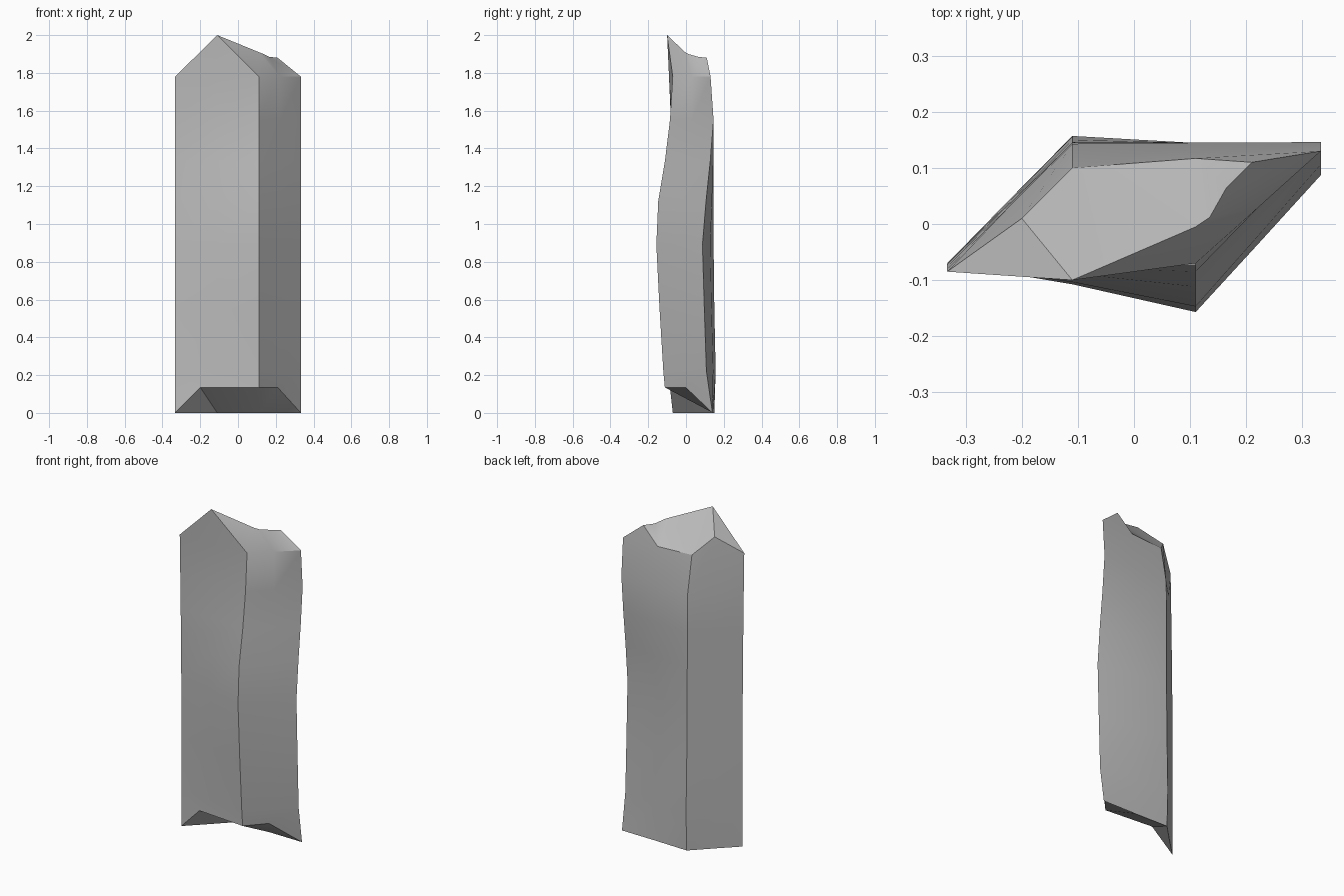
import bpy, bmesh, math

if "Cube" in bpy.data.objects:
    bpy.data.objects.remove(bpy.data.objects["Cube"])

stone = bpy.data.materials.new("grey_stone")
stone.diffuse_color = (0.5, 0.5, 0.5, 1)
stone.use_nodes = True
stone.node_tree.nodes["Principled BSDF"].inputs["Base Color"].default_value = stone.diffuse_color

# Height of each ring, with y of the four upright edges: left, front, right, back
RINGS = [
    (0.22, -0.07, -0.12, 0.108, 0.157),
    (0.55, -0.07, -0.14, 0.097, 0.15),
    (0.89, -0.07, -0.157, 0.087, 0.146),
    (1.12, -0.072, -0.147, 0.106, 0.145),
    (1.33, -0.076, -0.112, 0.128, 0.145),
    (1.55, -0.08, -0.085, 0.146, 0.143),
]

bm = bmesh.new()


def ring(points):
    return [bm.verts.new(p) for p in points]


def patch(*triangles):
    for t in triangles:
        bm.faces.new(t)


# Slanted cross-section: four edges plus one point in the middle of each side
rows = [ring([(-0.333, -0.07, 0), (-0.2, -0.085, 0.135), (0.11, -0.112, 0.135), (0.21, -0.002, 0.135),
              (0.333, 0.14, 0), (0.11, 0.143, 0), (-0.11, 0.15, 0), (-0.22, 0.04, 0)])]
for z, left, front, right, back in RINGS:
    rows.append(ring([(-0.333, left, z), (-0.11, (left + front) / 2 + 0.006, z), (0.11, front, z),
                      (0.222, (front + right) / 2, z), (0.333, right, z),
                      (0.11, min(0.145, (right + back) / 2 + 0.012), z),
                      (-0.11, back, z), (-0.222, (left + back) / 2, z)]))
rows.append(ring([(-0.333, -0.085, 1.78), (-0.11, -0.09, 1.78), (0.11, -0.07, 1.78), (0.222, 0.03, 1.78),
                  (0.333, 0.13, 1.78), (0.11, 0.117, 1.78), (-0.11, 0.10, 1.78), (-0.2, 0.01, 1.88)]))

# Side walls
for lo, hi in zip(rows, rows[1:]):
    for i in range(8):
        j = (i + 1) % 8
        bm.faces.new((lo[i], lo[j], hi[j], hi[i]))

# Chipped underside, cut away towards the front
a, m, b, q, c, r, d, s = rows[0]
patch((a, s, m), (s, d, m), (m, d, b), (d, r, b), (b, r, q), (r, c, q))

# Broken top with a pointed peak and a falling ridge
a, m, b, q, c, r, d, s = rows[-1]
peak, g1, g2, g3, tip = ring([(-0.11, -0.10, 2.0), (0.11, -0.005, 1.91), (0.135, 0.012, 1.9),
                              (0.165, 0.065, 1.885), (0.21, 0.11, 1.88)])
patch((a, m, peak), (m, b, peak), (a, peak, s), (s, peak, d),
      (b, g1, peak), (b, q, g1), (q, g2, g1), (q, g3, g2), (q, c, g3), (c, tip, g3), (c, r, tip),
      (peak, g1, d), (g1, r, d), (g1, g2, r), (g2, g3, r), (g3, tip, r))

bmesh.ops.recalc_face_normals(bm, faces=bm.faces)
mesh = bpy.data.meshes.new("stone_slab")
bm.to_mesh(mesh)
bm.free()
mesh.materials.append(stone)
slab = bpy.data.objects.new("stone_slab", mesh)
bpy.context.collection.objects.link(slab)

# Soft faces with crisp broken edges
bpy.context.view_layer.objects.active = slab
slab.select_set(True)
bpy.ops.object.shade_smooth_by_angle(angle=math.radians(32))
